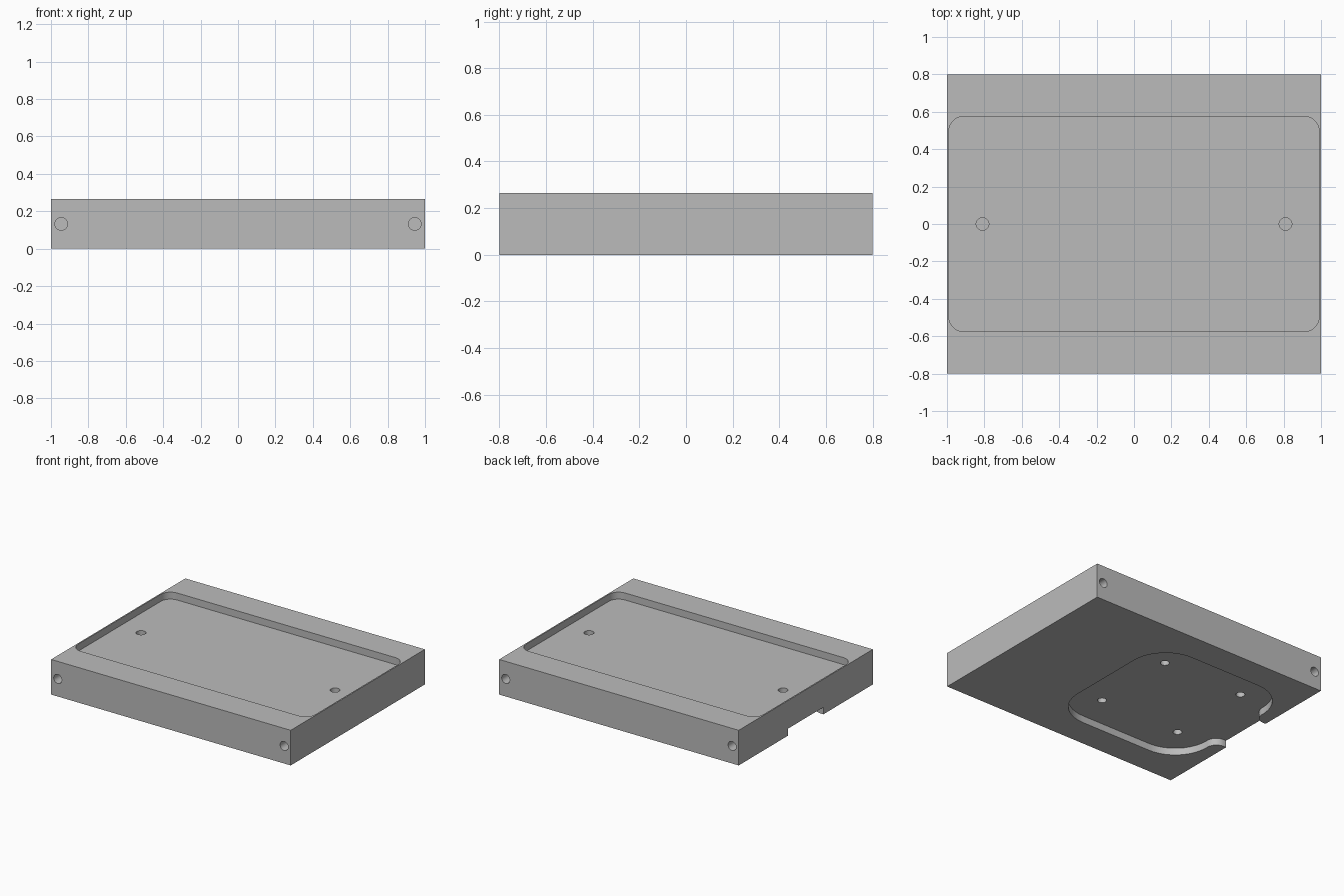
import bpy, bmesh
from math import cos, sin, pi, radians
from mathutils import Matrix, Vector

if "Cube" in bpy.data.objects:
    bpy.data.objects.remove(bpy.data.objects["Cube"], do_unlink=True)

HEIGHT = 0.265
DEPTH = 0.053          # depth of both pockets
OVER = 0.1             # how far cutters stick out of the block


def add_object(name, bm):
    bmesh.ops.recalc_face_normals(bm, faces=bm.faces)
    mesh = bpy.data.meshes.new(name)
    bm.to_mesh(mesh)
    bm.free()
    obj = bpy.data.objects.new(name, mesh)
    bpy.context.collection.objects.link(obj)
    return obj


def arc(cx, cy, r, start, end, steps=12):
    angles = [radians(start + (end - start) * i / steps) for i in range(steps + 1)]
    return [(cx + r * cos(a), cy + r * sin(a)) for a in angles]


def prism(name, outline, z0, z1):
    bm = bmesh.new()
    face = bm.faces.new([bm.verts.new((x, y, z0)) for x, y in outline])
    ext = bmesh.ops.extrude_face_region(bm, geom=[face])["geom"]
    verts = [v for v in ext if isinstance(v, bmesh.types.BMVert)]
    bmesh.ops.translate(bm, verts=verts, vec=(0, 0, z1 - z0))
    return add_object(name, bm)


def drill(name, start, end, r):
    # cylinder between two points
    a, b = Vector(start), Vector(end)
    turn = (b - a).to_track_quat("Z", "Y").to_matrix().to_4x4()
    bm = bmesh.new()
    bmesh.ops.create_cone(bm, cap_ends=True, segments=32, radius1=r, radius2=r,
                          depth=(b - a).length,
                          matrix=Matrix.Translation((a + b) / 2) @ turn)
    return add_object(name, bm)


# Solid block
bm = bmesh.new()
bmesh.ops.create_cube(bm, size=1, matrix=Matrix.Translation((0, 0, HEIGHT / 2))
                      @ Matrix.Diagonal((2, 1.6, HEIGHT, 1)))
block = add_object("base_block", bm)

# Shallow rounded pocket on the top
px, py, pr = 0.99, 0.575, 0.08
tray = []
for sx, sy, start in ((1, 1, 0), (-1, 1, 90), (-1, -1, 180), (1, -1, 270)):
    tray += arc(sx * (px - pr), sy * (py - pr), pr, start, start + 90)
cutters = [prism("top_pocket", tray, HEIGHT - DEPTH, HEIGHT + OVER)]

# Rounded pocket underneath, opening through one side by a flared channel
x0, x1, by, br = -0.9, 0.25, 0.58, 0.28
gap, flare = 0.21, 0.08
under = arc(x1 - br, by - br, br, 0, 90)
under += arc(x0 + br, by - br, br, 90, 180)
under += arc(x0 - flare, gap + flare, flare, 0, -90)
under += [(-1 - OVER, gap), (-1 - OVER, -gap)]
under += arc(x0 - flare, -gap - flare, flare, 90, 0)
under += arc(x0 + br, br - by, br, 180, 270)
under += arc(x1 - br, br - by, br, 270, 360)
cutters.append(prism("bottom_pocket", under, -OVER, DEPTH))

# Blind holes
floor = HEIGHT - DEPTH
for sx in (-1, 1):
    x = sx * 0.81
    cutters.append(drill("top_hole", (x, 0, floor + 0.02), (x, 0, floor - 0.1), 0.034))
    for sy in (-1, 1):
        x = sx * 0.945
        cutters.append(drill("side_hole", (x, sy * 0.9, HEIGHT / 2),
                             (x, sy * 0.6, HEIGHT / 2), 0.034))
for x in (0.005, -0.67):
    for y in (-0.335, 0.335):
        cutters.append(drill("bottom_hole", (x, y, DEPTH - 0.02),
                             (x, y, DEPTH + 0.1), 0.031))

# Cut everything out of the block
bpy.context.view_layer.objects.active = block
block.select_set(True)
for cutter in cutters:
    mod = block.modifiers.new(cutter.name, "BOOLEAN")
    mod.operation = "DIFFERENCE"
    mod.solver = "EXACT"
    mod.object = cutter
    bpy.ops.object.modifier_apply(modifier=mod.name)
    bpy.data.objects.remove(cutter, do_unlink=True)

# Single grey finish
grey = bpy.data.materials.new("plain_grey")
grey.use_nodes = True
colour = (0.5, 0.5, 0.5, 1)
grey.diffuse_color = colour
grey.node_tree.nodes["Principled BSDF"].inputs["Base Color"].default_value = colour
block.data.materials.clear()
block.data.materials.append(grey)

bpy.ops.object.select_all(action="DESELECT")
block.select_set(True)
bpy.ops.object.shade_smooth_by_angle(angle=radians(30))
